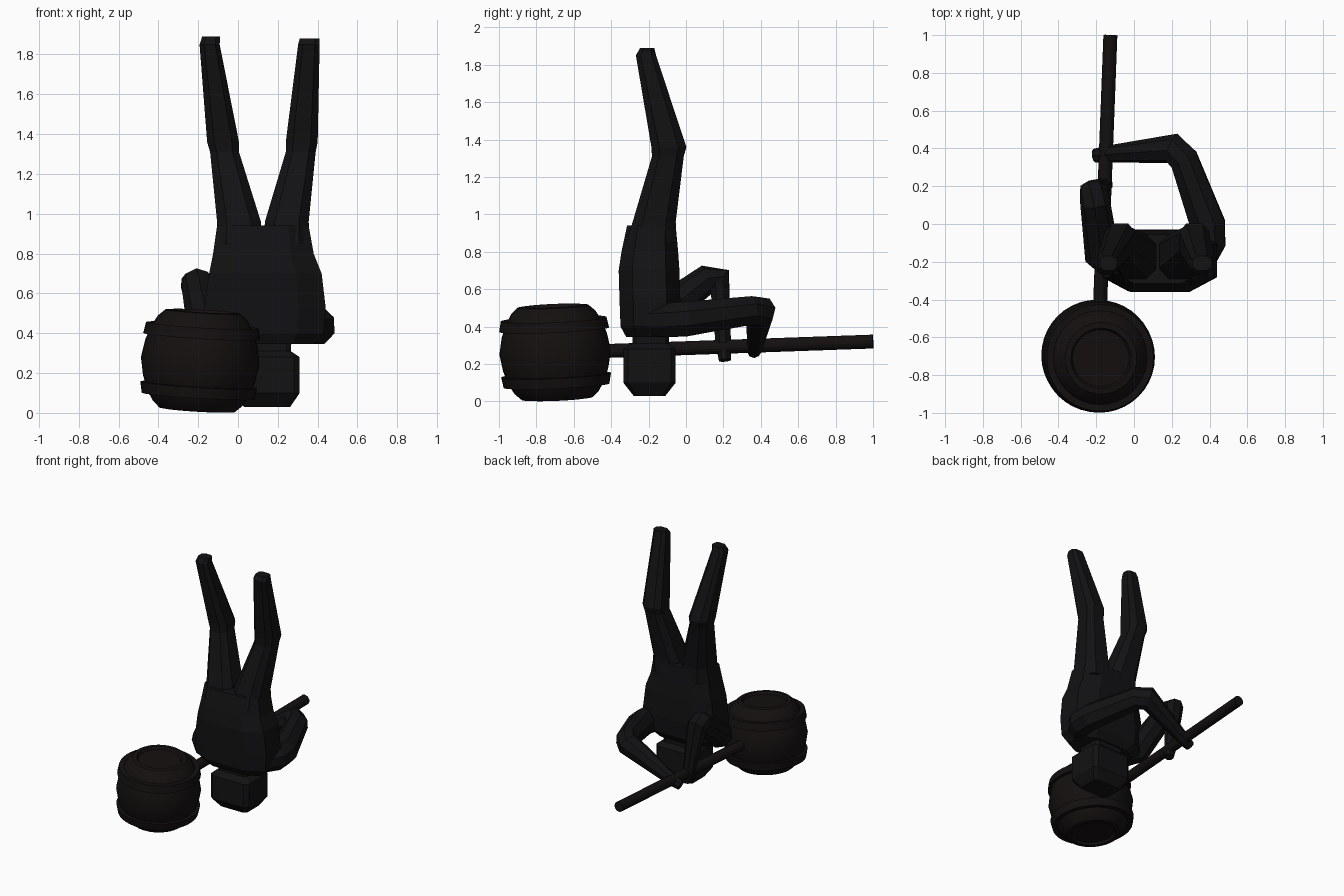
import bpy, bmesh, math
from mathutils import Vector, Matrix

if "Cube" in bpy.data.objects:
    bpy.data.objects.remove(bpy.data.objects["Cube"])


def material(name, rgb):
    m = bpy.data.materials.new(name)
    m.diffuse_color = (*rgb, 1)
    m.use_nodes = True
    m.node_tree.nodes["Principled BSDF"].inputs["Base Color"].default_value = m.diffuse_color
    return m


BODY = material("dark_body", (0.006, 0.006, 0.007))
WOOD = material("dark_wood", (0.007, 0.005, 0.005))


def loft(name, rings, mat):
    """Skin a list of closed point rings and cap both ends."""
    bm = bmesh.new()
    vs = [[bm.verts.new(p) for p in r] for r in rings]
    n = len(vs[0])
    for a, b in zip(vs, vs[1:]):
        for i in range(n):
            j = (i + 1) % n
            bm.faces.new((a[i], a[j], b[j], b[i]))
    bm.faces.new(vs[0])
    bm.faces.new(vs[-1])
    bmesh.ops.recalc_face_normals(bm, faces=bm.faces)
    me = bpy.data.meshes.new(name)
    bm.to_mesh(me)
    bm.free()
    me.materials.append(mat)
    ob = bpy.data.objects.new(name, me)
    bpy.context.collection.objects.link(ob)
    return ob


def octagon(a, b, c):
    """Chamfered rectangle with half sizes a, b and chamfer fraction c."""
    p, q = a * (1 - c), b * (1 - c)
    return [(a, -q), (a, q), (p, b), (-p, b), (-a, q), (-a, -q), (-p, -b), (p, -b)]


def stack(name, levels, c, mat):
    """Levels are z, x0, x1, y0, y1 slices."""
    rings = []
    for z, x0, x1, y0, y1 in levels:
        cx, cy = (x0 + x1) / 2, (y0 + y1) / 2
        rings.append([(cx + x, cy + y, z) for x, y in octagon((x1 - x0) / 2, (y1 - y0) / 2, c)])
    return loft(name, rings, mat)


def limb(name, pts, mat, sides=8, up=(0, 0, 1)):
    """Tapered tube through (x, y, z, radius) points."""
    ps = [Vector(p[:3]) for p in pts]
    rings = []
    side = None
    for i, p in enumerate(ps):
        t = Vector()
        if i:
            t += (p - ps[i - 1]).normalized()
        if i < len(ps) - 1:
            t += (ps[i + 1] - p).normalized()
        t.normalize()
        ref = Vector(up).cross(t) if side is None else side
        side = (ref - t * ref.dot(t)).normalized()
        v = t.cross(side)
        r = pts[i][3] / math.cos(math.pi / sides)
        angs = [2 * math.pi * (k + 0.5) / sides for k in range(sides)]
        rings.append([p + (side * math.cos(a) + v * math.sin(a)) * r for a in angs])
    return loft(name, rings, mat)


def lathe(name, profile, matrix, mat, n=40):
    rings = [[(r * math.cos(2 * math.pi * k / n), r * math.sin(2 * math.pi * k / n), z)
              for k in range(n)] for r, z in profile]
    ob = loft(name, rings, mat)
    ob.matrix_world = matrix
    bpy.ops.object.select_all(action='DESELECT')
    ob.select_set(True)
    bpy.context.view_layer.objects.active = ob
    bpy.ops.object.shade_smooth_by_angle(angle=math.radians(30))
    return ob


# Upside-down torso, shoulders low and hips high
stack("torso", [
    (0.345, -0.10, 0.38, -0.32, -0.08),
    (0.40, -0.17, 0.43, -0.35, -0.04),
    (0.53, -0.17, 0.44, -0.355, -0.03),
    (0.70, -0.145, 0.42, -0.36, -0.035),
    (0.80, -0.125, 0.38, -0.345, -0.042),
    (0.94, -0.105, 0.355, -0.315, -0.055)], 0.45, BODY)

# Legs raised in the air
stack("left_leg", [
    (0.85, -0.11, 0.12, -0.32, -0.05),
    (0.96, -0.105, 0.115, -0.285, -0.055),
    (1.31, -0.14, 0.005, -0.182, -0.012),
    (1.36, -0.155, 0.005, -0.185, 0.002),
    (1.85, -0.193, -0.092, -0.268, -0.16),
    (1.89, -0.18, -0.09, -0.245, -0.17)], 0.45, BODY)
stack("right_leg", [
    (0.85, 0.13, 0.36, -0.32, -0.05),
    (0.96, 0.135, 0.355, -0.285, -0.055),
    (1.31, 0.24, 0.39, -0.182, -0.012),
    (1.36, 0.24, 0.40, -0.185, 0.002),
    (1.85, 0.302, 0.41, -0.268, -0.16),
    (1.88, 0.31, 0.41, -0.245, -0.17)], 0.45, BODY)

# Blocky head and neck
stack("head", [
    (0.03, 0.03, 0.262, -0.28, -0.11),
    (0.10, -0.015, 0.31, -0.335, -0.055),
    (0.28, -0.015, 0.31, -0.335, -0.055),
    (0.31, 0.02, 0.265, -0.285, -0.09),
    (0.38, 0.02, 0.27, -0.285, -0.09)], 0.18, BODY)

# Arms reaching forward to the handle
limb("right_arm", [
    (0.33, -0.24, 0.43, 0.075), (0.395, -0.10, 0.435, 0.09), (0.39, 0.0, 0.44, 0.092),
    (0.265, 0.34, 0.485, 0.076), (0.205, 0.40, 0.48, 0.078),
    (-0.15, 0.37, 0.29, 0.04), (-0.21, 0.362, 0.265, 0.033)], BODY)
limb("left_arm", [
    (-0.10, -0.22, 0.42, 0.085), (-0.17, -0.16, 0.45, 0.09),
    (-0.205, 0.11, 0.65, 0.074), (-0.215, 0.18, 0.65, 0.07),
    (-0.165, 0.20, 0.30, 0.04), (-0.145, 0.208, 0.22, 0.032)], BODY)

# Mallet handle
limb("handle", [(-0.19, -0.70, 0.26, 0.037), (-0.125, 1.0, 0.32, 0.037)], WOOD, sides=16)

# Barrel mallet head with rounded ends, recessed lids and two hoops
tilt = (Matrix.Translation((-0.19, -0.70, 0.262)) @ Matrix.Rotation(math.radians(2.5), 4, 'X')
        @ Matrix.Rotation(math.radians(3.5), 4, 'Y'))
half = [(0.15, 0.232), (0.16, 0.25), (0.19, 0.247), (0.225, 0.215), (0.255, 0.165), (0.282, 0.09)]
lathe("barrel", half + [(0.298, 0.0)] + [(r, -z) for r, z in reversed(half)], tilt, WOOD)
for s, label in ((1, "upper_hoop"), (-1, "lower_hoop")):
    lathe(label, [(0.24, s * 0.175), (0.283, s * 0.178), (0.294, s * 0.122), (0.25, s * 0.12)],
          tilt, WOOD)
